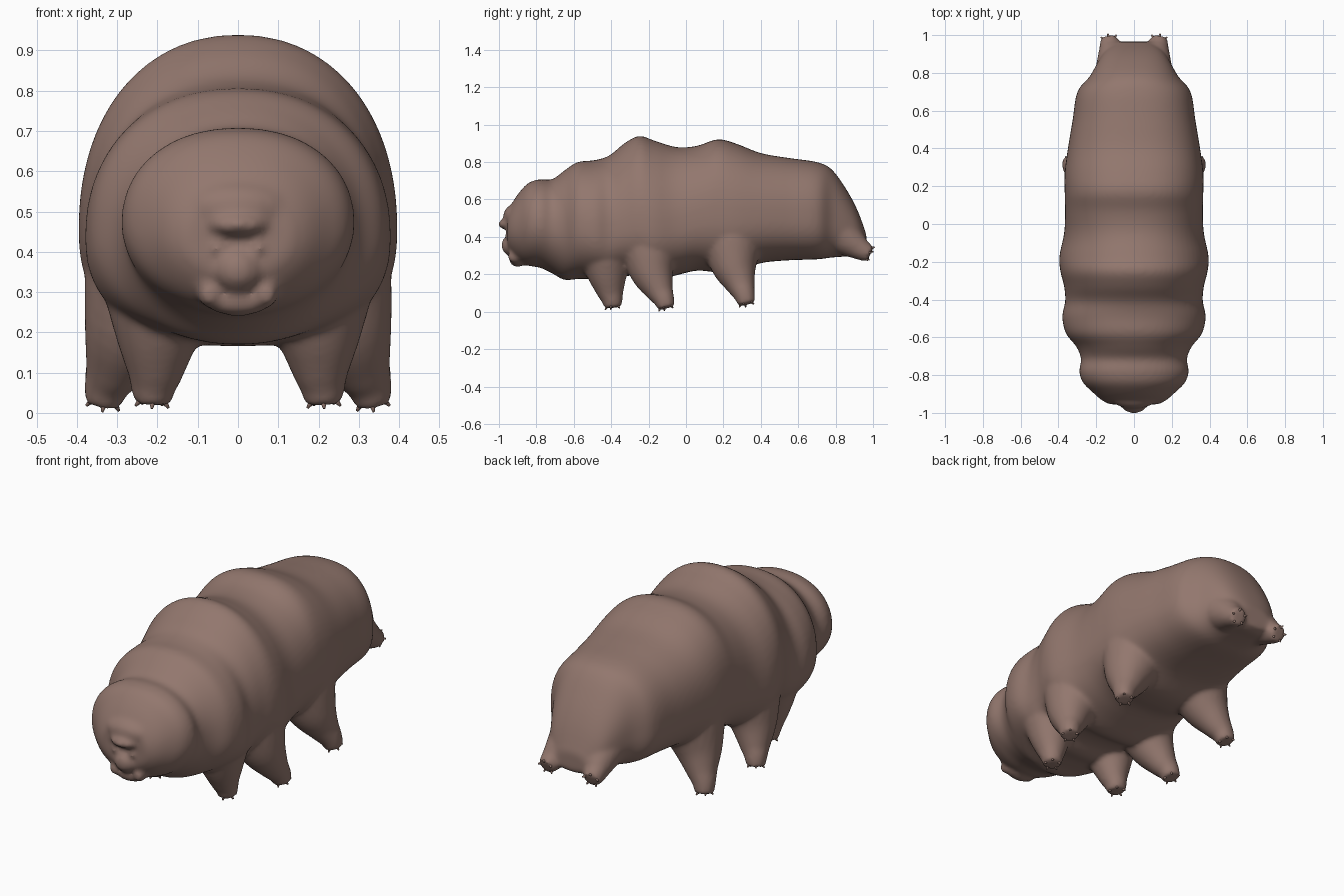
import bpy, bmesh, math
from mathutils import Vector, Matrix

if "Cube" in bpy.data.objects:
    bpy.data.objects.remove(bpy.data.objects["Cube"])

skin = bpy.data.materials.new("brown skin")
skin.diffuse_color = (0.29, 0.185, 0.155, 1)
skin.use_nodes = True
skin.node_tree.nodes["Principled BSDF"].inputs["Base Color"].default_value = skin.diffuse_color


def loft(bm, rings):
    """Closed tube through equal-length rings of points."""
    rows = [[bm.verts.new(p) for p in r] for r in rings]
    n = len(rows[0])
    for a, b in zip(rows, rows[1:]):
        for i in range(n):
            bm.faces.new((a[i], a[(i + 1) % n], b[(i + 1) % n], b[i]))
    bm.faces.new(rows[0][::-1])
    bm.faces.new(rows[-1])


def catmull(rows, steps):
    """Smooth rows of numbers by a Catmull-Rom spline."""
    out = []
    for i in range(len(rows) - 1):
        p0, p1 = rows[max(i - 1, 0)], rows[i]
        p2, p3 = rows[i + 1], rows[min(i + 2, len(rows) - 1)]
        for s in range(steps):
            t = s / steps
            out.append([0.5 * (2 * b + (c - a) * t + (2 * a - 5 * b + 4 * c - d) * t * t
                               + (3 * b - a - 3 * c + d) * t ** 3)
                        for a, b, c, d in zip(p0, p1, p2, p3)])
    return out + [list(rows[-1])]


def ramp(y, a, b):
    return min(max((y - a) / (b - a), 0), 1)


def body_ring(y, top, bottom, w):
    """Rounded section: oval head, trunk with low flanks, flat belly and broad rear back."""
    trunk = ramp(y, -0.75, -0.4)
    rear = ramp(y, -0.1, 0.15)
    zc = bottom + (top - bottom) * (0.5 - 0.12 * trunk + 0.05 * rear)
    up = 2 / (2.15 + 0.25 * rear)
    low = 2 / (1.97 + 0.55 * trunk)
    ring = []
    for k in range(64):
        c, s = math.cos(k * math.tau / 64), math.sin(k * math.tau / 64)
        e = up if s > 0 else low
        h = (top - zc) if s > 0 else (bottom - zc)
        ring.append(Vector((math.copysign(w * abs(c) ** e, c), y, zc + h * abs(s) ** e)))
    return ring


def blob(bm, loc, size):
    bmesh.ops.create_icosphere(bm, subdivisions=3, radius=1,
                               matrix=Matrix.Translation(loc) @ Matrix.Diagonal((*size, 1)))


def limb(bm, path, side):
    """Tapered leg along (x, y, z, radius) points."""
    pts = catmull(path, 4)
    rings = []
    for i, (x, y, z, r) in enumerate(pts):
        a, b = pts[max(i - 1, 0)], pts[min(i + 1, len(pts) - 1)]
        d = Vector(b[:3]) - Vector(a[:3])
        d.x *= side
        q = d.to_track_quat('Z', 'Y')
        rings.append([Vector((x * side, y, z)) + q @ Vector((r * math.cos(k * math.tau / 20),
                      r * math.sin(k * math.tau / 20), 0)) for k in range(20)])
    loft(bm, rings)


def finish(bm, name):
    bmesh.ops.recalc_face_normals(bm, faces=bm.faces)
    me = bpy.data.meshes.new(name)
    bm.to_mesh(me)
    bm.free()
    me.materials.append(skin)
    me.shade_smooth()
    ob = bpy.data.objects.new(name, me)
    bpy.context.collection.objects.link(ob)
    return ob


# Body sections: y, top z, bottom z, half width
sections = [
    (-0.955, 0.53, 0.34, 0.13), (-0.93, 0.58, 0.30, 0.175), (-0.89, 0.64, 0.262, 0.22),
    (-0.84, 0.69, 0.245, 0.27), (-0.78, 0.708, 0.235, 0.290), (-0.715, 0.708, 0.205, 0.28),
    (-0.65, 0.755, 0.17, 0.305), (-0.58, 0.80, 0.175, 0.36), (-0.49, 0.81, 0.175, 0.38),
    (-0.41, 0.835, 0.165, 0.364), (-0.33, 0.90, 0.19, 0.37), (-0.25, 0.940, 0.19, 0.39),
    (-0.17, 0.915, 0.165, 0.395), (-0.05, 0.88, 0.195, 0.370), (0.06, 0.887, 0.22, 0.365),
    (0.17, 0.922, 0.21, 0.367), (0.27, 0.898, 0.215, 0.367), (0.40, 0.848, 0.26, 0.35),
    (0.55, 0.822, 0.275, 0.325), (0.70, 0.80, 0.28, 0.30), (0.78, 0.76, 0.29, 0.235),
    (0.86, 0.65, 0.295, 0.19), (0.92, 0.535, 0.295, 0.15), (0.965, 0.41, 0.31, 0.09)]
legs = {
    "front": [(0.16, -0.44, 0.46, 0.17), (0.19, -0.43, 0.32, 0.15), (0.20, -0.42, 0.20, 0.11),
              (0.205, -0.405, 0.11, 0.075), (0.21, -0.395, 0.065, 0.058),
              (0.213, -0.39, 0.022, 0.046)],
    "middle": [(0.18, -0.22, 0.50, 0.18), (0.23, -0.20, 0.34, 0.155), (0.27, -0.18, 0.21, 0.118),
               (0.307, -0.14, 0.11, 0.076), (0.327, -0.118, 0.065, 0.057),
               (0.335, -0.105, 0.02, 0.046)],
    "rear": [(0.16, 0.24, 0.52, 0.18), (0.21, 0.245, 0.36, 0.16), (0.255, 0.26, 0.24, 0.122),
             (0.295, 0.29, 0.15, 0.082), (0.325, 0.312, 0.09, 0.058), (0.335, 0.325, 0.04, 0.046)],
    "tail": [(0.085, 0.70, 0.49, 0.15), (0.10, 0.81, 0.42, 0.11), (0.115, 0.89, 0.365, 0.08),
             (0.127, 0.94, 0.33, 0.058), (0.132, 0.985, 0.308, 0.044)]}

bm = bmesh.new()
loft(bm, [body_ring(*row) for row in catmull(sections, 4)])
for path in legs.values():
    for side in (1, -1):
        limb(bm, path, side)

# Face: brow fold, round snout, cheeks and lips
blob(bm, (0, -0.90, 0.51), (0.14, 0.078, 0.07))
blob(bm, (0, -0.925, 0.468), (0.085, 0.08, 0.035))
blob(bm, (0, -0.93, 0.355), (0.062, 0.058, 0.058))
blob(bm, (0, -0.90, 0.275), (0.08, 0.045, 0.035))
for s in (1, -1):
    blob(bm, (s * 0.12, -0.90, 0.42), (0.04, 0.055, 0.08))
    blob(bm, (s * 0.07, -0.915, 0.295), (0.03, 0.04, 0.035))
    blob(bm, (s * 0.05, -0.94, 0.41), (0.022, 0.03, 0.022))
body = finish(bm, "body_with_legs")

# Fuse the shells into one soft skin
rm = body.modifiers.new("fuse", 'REMESH')
rm.mode = 'VOXEL'
rm.voxel_size = 0.011
rm.use_smooth_shade = True
sm = body.modifiers.new("soften", 'SMOOTH')
sm.factor = 0.5
sm.iterations = 10

# Claws around each foot
for name, path in legs.items():
    bm = bmesh.new()
    for side in (1, -1):
        tip, before = Vector(path[-1][:3]), Vector(path[-2][:3])
        d = (tip - before).normalized()
        q = d.to_track_quat('Z', 'Y')
        for k in range(5):
            a = k * math.tau / 5 + 0.4
            radial = q @ Vector((math.cos(a), math.sin(a), 0))
            aim = (d * 0.6 + radial * 0.5).normalized()
            c = tip + radial * 0.032 - d * 0.008
            c.x *= side
            aim.x *= side
            bmesh.ops.create_cone(bm, cap_ends=True, segments=8, radius1=0.013, radius2=0.003,
                                  depth=0.036, matrix=Matrix.Translation(c)
                                  @ aim.to_track_quat('Z', 'Y').to_matrix().to_4x4())
    finish(bm, name + "_claws")
